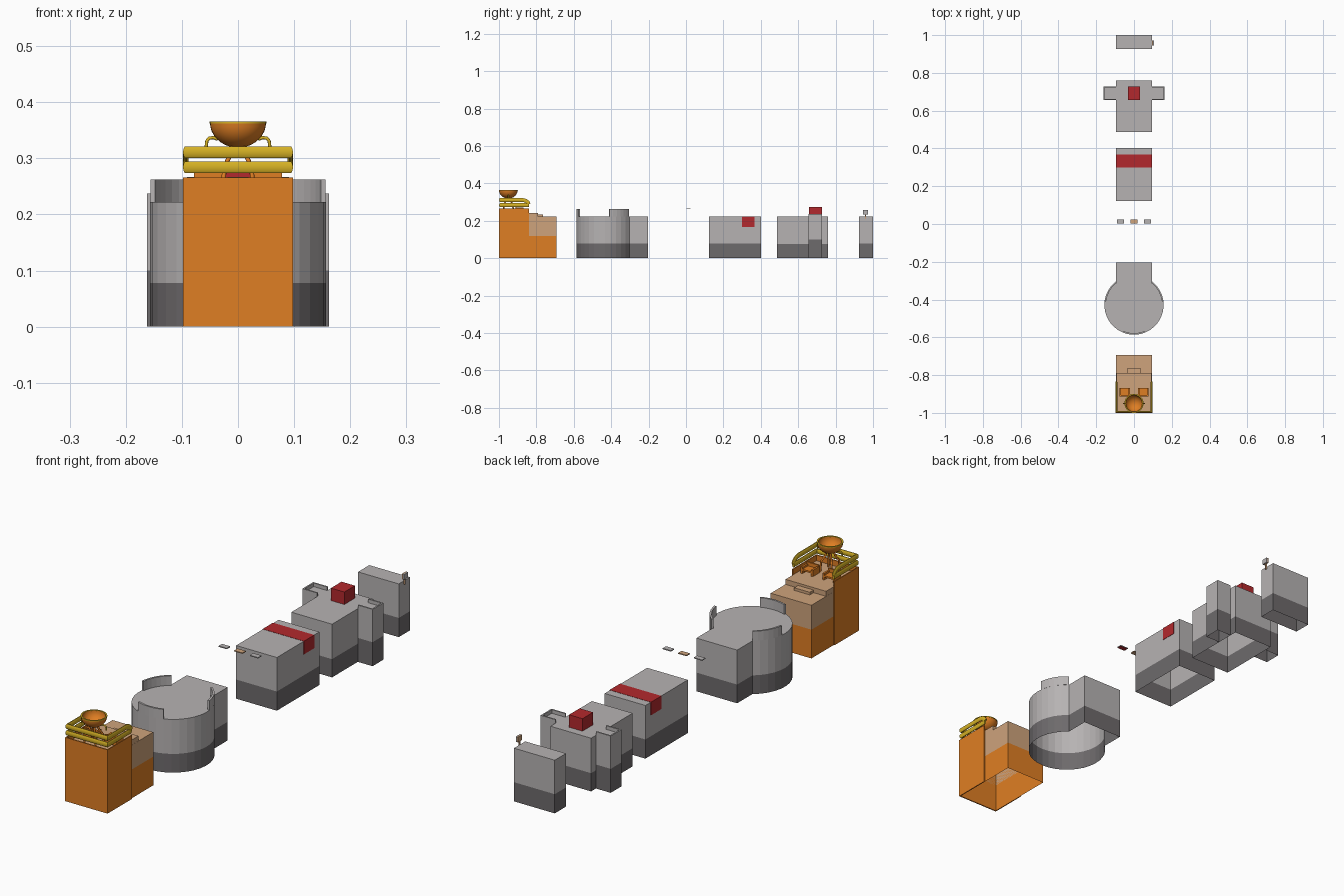
import bpy, bmesh, math
from mathutils import Vector

if "Cube" in bpy.data.objects:
    bpy.data.objects.remove(bpy.data.objects["Cube"])

def mat(name, c):
    m = bpy.data.materials.new(name)
    m.diffuse_color = (*c, 1)
    m.use_nodes = True
    m.node_tree.nodes["Principled BSDF"].inputs["Base Color"].default_value = m.diffuse_color
    return m

GREY = mat("light grey", (0.47, 0.45, 0.45))
DARK = mat("dark grey", (0.155, 0.145, 0.15))
RED = mat("red", (0.45, 0.022, 0.026))
ORANGE = mat("orange", (0.74, 0.21, 0.017))
TAN = mat("tan", (0.62, 0.367, 0.2))
YELLOW = mat("yellow", (0.67, 0.44, 0.018))
TOP = 0.222

def finish(name, bm, mats, smooth=False, normals=True):
    if normals:
        bmesh.ops.recalc_face_normals(bm, faces=bm.faces)
    me = bpy.data.meshes.new(name)
    bm.to_mesh(me)
    bm.free()
    for m in mats:
        me.materials.append(m)
    ob = bpy.data.objects.new(name, me)
    bpy.context.collection.objects.link(ob)
    if smooth:
        bpy.ops.object.select_all(action='DESELECT')
        ob.select_set(True)
        bpy.context.view_layer.objects.active = ob
        bpy.ops.object.shade_smooth_by_angle(angle=math.radians(50))
    return ob

def box(name, x0, x1, y0, y1, z0, z1, m):
    bm = bmesh.new()
    bmesh.ops.create_cube(bm, size=1)
    for v in bm.verts:
        v.co = Vector((x0 + (v.co.x + .5) * (x1 - x0),
                       y0 + (v.co.y + .5) * (y1 - y0),
                       z0 + (v.co.z + .5) * (z1 - z0)))
    return finish(name, bm, [m])

def shell(name, pts, split, top, low, high, closed=True):
    """Open-bottomed hull: counter-clockwise outline, two colour bands, a lid."""
    bm = bmesh.new()
    rings = [[bm.verts.new((x, y, z)) for x, y in pts] for z in (0, split, top)]
    n = len(pts)
    for k in range(2):
        for i in range(n if closed else n - 1):
            j = (i + 1) % n
            f = bm.faces.new((rings[k][i], rings[k][j], rings[k + 1][j], rings[k + 1][i]))
            f.material_index = k
    bm.faces.new(rings[2]).material_index = 1
    return finish(name, bm, [low, high], normals=False)

def rect(x, y0, y1):
    return [(-x, y0), (x, y0), (x, y1), (-x, y1)]

def sweep(name, path, hw, hh, m, sides=10):
    """Oval tube along a path; hw is sideways and hh upright half size."""
    bm = bmesh.new()
    P = [Vector(p) for p in path]
    rings = []
    for i, p in enumerate(P):
        a = (p - P[i - 1]).normalized() if i else None
        b = (P[i + 1] - p).normalized() if i < len(P) - 1 else None
        t = ((a or b) + (b or a)).normalized()
        side = t.cross(Vector((0, 0, 1)))
        side = side.normalized() if side.length > 1e-4 else Vector((1, 0, 0))
        up = side.cross(t).normalized()
        mitre = 1 / max(0.5, t.dot(a or b))
        rings.append([bm.verts.new(p + side * (hw * mitre * math.cos(q)) + up * (hh * math.sin(q)))
                      for q in (2 * math.pi * k / sides for k in range(sides))])
    for r, s in zip(rings, rings[1:]):
        for k in range(sides):
            bm.faces.new((r[k], r[(k + 1) % sides], s[(k + 1) % sides], s[k]))
    bm.faces.new(rings[0])
    bm.faces.new(rings[-1])
    return finish(name, bm, [m], True)

def lathe(name, prof, centre, m, n=32):
    bm = bmesh.new()
    vs = [bm.verts.new((r, 0, z)) for r, z in prof]
    es = [bm.edges.new(e) for e in zip(vs, vs[1:])]
    bmesh.ops.spin(bm, geom=vs + es, axis=(0, 0, 1), cent=(0, 0, 0), steps=n, angle=2 * math.pi)
    bmesh.ops.remove_doubles(bm, verts=bm.verts, dist=1e-5)
    bmesh.ops.translate(bm, verts=bm.verts, vec=centre)
    return finish(name, bm, [m], True)

def arc_wall(name, cy, r, a0, a1, z0, z1, m, n=6, t=0.008):
    bm = bmesh.new()
    rows = []
    for i in range(n + 1):
        a = math.radians(a0 + (a1 - a0) * i / n)
        rows.append([bm.verts.new((q * math.cos(a), cy + q * math.sin(a), z))
                     for q, z in ((r, z0), (r, z1), (r - t, z1), (r - t, z0))])
    for p, q in zip(rows, rows[1:]):
        for k in range(4):
            bm.faces.new((p[k], p[(k + 1) % 4], q[(k + 1) % 4], q[k]))
    bm.faces.new(rows[0])
    bm.faces.new(rows[-1])
    return finish(name, bm, [m])

# --- front section: hull, tall walls, raised floor and steps
shell("front_hull", rect(0.094, -0.995, -0.693), 0.12, TOP, ORANGE, TAN)
box("front_wall", -0.098, 0.098, -1, -0.995, 0, 0.266, ORANGE)
for s, n in ((-1, "left"), (1, "right")):
    a, b = sorted((s * 0.094, s * 0.098))
    box(n + "_front_side_wall", a, b, -0.9955, -0.84, 0, 0.266, ORANGE)
box("raised_floor", -0.0935, 0.0935, -0.994, -0.79, TOP, 0.243, TAN)
box("floor_step", -0.036, 0.036, -0.79, -0.765, TOP, 0.233, TAN)

# --- yellow rails, the upper one bending down at its ends
x, y = 0.093, -0.994
lower = [(x, -0.84, .284), (x, y, .284)]
upper = [(x, -0.84, .288), (x, -0.845, .298), (x, -0.856, .307), (x, -0.872, .311), (x, y, .311)]
for n, half in (("lower_rail", lower), ("upper_rail", upper)):
    sweep(n, half + [(-a, b, c) for a, b, c in reversed(half)], 0.005, 0.0108, YELLOW)

# --- bowl on splayed legs, with rim and handles
C = (0, -0.95, 0)
R = 0.05
prof = [(R * math.sin(math.radians(a)), 0.364 - 0.045 * math.cos(math.radians(a)))
        for a in range(0, 91, 10)]
inner = [(r * 0.88, 0.364 - (0.364 - z) * 0.88) for r, z in reversed(prof)]
lathe("bowl", prof + inner, C, ORANGE)
lathe("bowl_rim", [(0.0445, .362), (0.0445, .366), (0.0505, .366), (0.0505, .362), (0.0445, .362)], C, YELLOW)
for k in range(4):
    a = math.radians(45 + 90 * k)
    c, s = math.cos(a), math.sin(a)
    sweep(f"bowl_leg_{k}", [(r * c, -0.95 + r * s, z) for r, z in
          ((0.012, .324), (0.02, .305), (0.034, .285), (0.038, .243))], 0.004, 0.004, ORANGE, 8)
for s in (-1, 1):
    sweep("bowl_handle", [(s * a, -0.95, z) for a, z in
          ((.036, .334), (.044, .337), (.051, .336), (.0555, .331), (.057, .318))], 0.003, 0.003, YELLOW, 8)
    # benches behind the bowl
    a, b = sorted((s * 0.022, s * 0.078))
    box("bench_seat", a, b, -0.912, -0.868, 0.255, 0.262, ORANGE)
    box("bench_back", a, b, -0.912, -0.905, 0.243, 0.277, ORANGE)
    for p in (a, b - 0.008):
        box("bench_end", p, p + 0.008, -0.912, -0.868, 0.243, 0.27, ORANGE)

# --- round section with its neck and three curved parapets
CY, RB = -0.429, 0.157
A = math.acos(0.094 / RB)
N = 26
ring = []
for i in range(N + 1):
    t = math.pi - A + (math.pi + 2 * A) * i / N
    ring.append((RB * math.cos(t), CY + RB * math.sin(t)))
shell("round_hull", ring + [(0.094, -0.203), (-0.094, -0.203)], 0.078, TOP, DARK, GREY)
for n, a0, a1 in (("right", 7, 53), ("left", 127, 173), ("front", -112, -68)):
    arc_wall(n + "_parapet", CY, RB, a0, a1, TOP, 0.262, GREY)

# --- three small floating plates, the outer ones red beneath
for n, px, m in (("left", -0.072, GREY), ("middle", 0, TAN), ("right", 0.072, GREY)):
    ob = box(n + "_plate", px - 0.019, px + 0.019, 0.002, 0.024, 0.263, 0.267, m)
    ob.data.materials.append(RED)
    if px:
        for f in ob.data.polygons:
            f.material_index = int(f.normal.z < -0.5)

# --- middle section with red band over the top and down the sides
shell("middle_hull", rect(0.094, 0.122, 0.402), 0.08, TOP, DARK, GREY)
box("red_band_top", -0.0955, 0.0955, 0.299, 0.367, TOP, TOP + 0.001, RED)
for s in (-1, 1):
    a, b = sorted((s * 0.094, s * 0.0955))
    box("red_band_side", a, b, 0.299, 0.367, 0.168, TOP + 0.0005, RED)

# --- winged section with lips and red block
shell("winged_hull", rect(0.094, 0.486, 0.76), 0.076, TOP, DARK, GREY)
y0, y1, w, t = 0.656, 0.728, 0.162, 0.006
shell("right_wing", [(0.094, y0), (w, y0), (w, y1), (0.094, y1)], 0.1, TOP, DARK, GREY, False)
shell("left_wing", [(-0.094, y1), (-w, y1), (-w, y0), (-0.094, y0)], 0.1, TOP, DARK, GREY, False)
for s, n in ((-1, "left"), (1, "right")):
    a, b = sorted((s * (w - t), s * w))
    box(n + "_wing_outer_lip", a, b, y0, y1, TOP, 0.237, GREY)
    a, b = sorted((s * 0.094, s * (w - t)))
    box(n + "_wing_front_lip", a, b, y0, y0 + t, TOP, 0.237, GREY)
    box(n + "_wing_back_lip", a, b, y1 - t, y1, TOP, 0.237, GREY)
box("red_block", -0.031, 0.031, 0.657, 0.727, TOP, 0.274, RED)

# --- rear section with a small signal on a stem
shell("rear_hull", rect(0.094, 0.926, 1.0), 0.08, TOP, DARK, GREY)
box("signal_stem", 0.095, 0.101, 0.956, 0.962, 0.21, 0.238, TAN)
box("signal_back", 0.095, 0.1, 0.946, 0.972, 0.235, 0.257, TAN)
box("signal_face", 0.1, 0.105, 0.946, 0.972, 0.235, 0.257, GREY)
